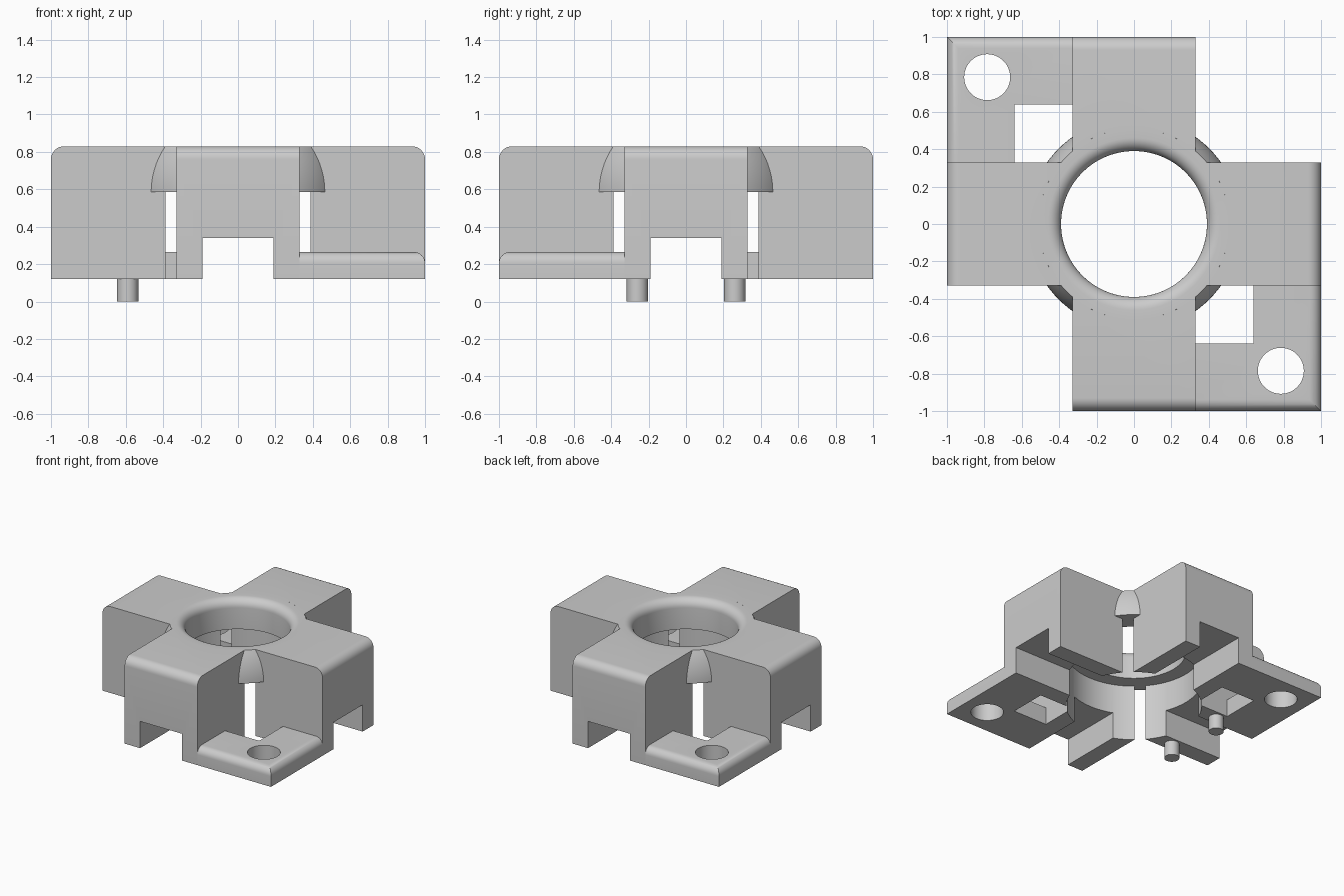
import bpy, bmesh
from math import pi, cos, sin, sqrt
from mathutils import Matrix, Vector

if "Cube" in bpy.data.objects:
    bpy.data.objects.remove(bpy.data.objects["Cube"], do_unlink=True)

BASE, TOP, HALF = 0.12, 0.83, 0.33      # underside, top, half width of an arm
RING_Z, HOLE, BORE, SKIRT = 0.585, 0.39, 0.51, 0.57

grey = bpy.data.materials.new("light_grey")
grey.use_nodes = True
grey.diffuse_color = (0.6, 0.6, 0.6, 1)
grey.node_tree.nodes["Principled BSDF"].inputs["Base Color"].default_value = grey.diffuse_color


def finish(name, bm):
    bmesh.ops.recalc_face_normals(bm, faces=bm.faces)
    mesh = bpy.data.meshes.new(name)
    bm.to_mesh(mesh)
    bm.free()
    mesh.materials.append(grey)
    obj = bpy.data.objects.new(name, mesh)
    bpy.context.collection.objects.link(obj)
    return obj


def box(name, low, high, radius=0, rounded=None):
    """Box between two corners; top edges picked by the rule are rounded."""
    bm = bmesh.new()
    bmesh.ops.create_cube(bm, size=1)
    low, high = Vector(low), Vector(high)
    for v in bm.verts:
        v.co = Vector(l + (c + 0.5) * (h - l) for l, h, c in zip(low, high, v.co))
    if radius:
        edges = [e for e in bm.edges
                 if all(abs(v.co.z - high.z) < 1e-4 and rounded(v.co) for v in e.verts)]
        edges += [e for e in bm.edges if e not in edges and
                  all(abs(v.co.z - high.z) < 1e-4 for v in e.verts) and
                  all(abs(v.co.y - low.y) < 1e-4 for v in e.verts) and
                  rounded(Vector((0, low.y, high.z)))]
        bmesh.ops.bevel(bm, geom=edges, offset=radius, segments=8,
                        profile=0.5, affect='EDGES')
    return finish(name, bm)


def cylinder(name, x, y, radius, z0, z1, sides):
    bm = bmesh.new()
    bmesh.ops.create_cone(bm, cap_ends=True, segments=sides, radius1=radius,
                          radius2=radius, depth=z1 - z0,
                          matrix=Matrix.Translation((x, y, (z0 + z1) / 2)))
    return finish(name, bm)


def cut(obj, *cutters):
    for cutter in cutters:
        cutter.hide_render = True
        mod = obj.modifiers.new("cut", 'BOOLEAN')
        mod.operation, mod.solver, mod.object = 'DIFFERENCE', 'EXACT', cutter
        bpy.context.view_layer.objects.active = obj
        bpy.ops.object.modifier_apply(modifier=mod.name)
        bpy.data.objects.remove(cutter, do_unlink=True)


def turned_copy(obj, name, angle):
    new = bpy.data.objects.new(name, obj.data.copy())
    new.data.transform(Matrix.Rotation(angle, 4, 'Z'))
    bpy.context.collection.objects.link(new)
    return new


# Arms: rounded outer top edge, curved inner end, notch underneath
arm = box("left_arm", (0.2, -HALF, BASE), (1, HALF, TOP), 0.07,
          lambda c: c.x > 0.99)
cut(arm, cylinder("bore_cutter", 0, 0, BORE, 0, 1, 96),
    box("notch_cutter", (0, -0.19, 0), (1.2, 0.19, 0.34)))
parts = [arm]
for i, name in enumerate(("back_arm", "right_arm", "front_arm"), 1):
    parts.append(turned_copy(arm, name, i * pi / 2))

# Corner plates: two rounded outer edges, square opening and screw hole
plate = box("front_left_plate", (HALF, -1, BASE), (1, -HALF, 0.265), 0.06,
            lambda c: c.x > 0.99 or (c.x == 0 and c.y < -0.99))
cut(plate, box("opening_cutter", (0.2, -0.64, 0), (0.64, -0.2, 0.5)),
    cylinder("screw_hole_cutter", 0.785, -0.785, 0.123, 0, 0.5, 48))
parts += [plate, turned_copy(plate, "back_right_plate", pi)]

# Central ring: rounded mouth inside, bulging skirt outside
fillet, bulge = 0.07, 0.53
profile = [(HOLE, RING_Z)]
for i in range(9):
    a = i * pi / 16
    profile.append((HOLE + fillet * (1 - cos(a)), TOP - fillet * (1 - sin(a))))
for i in range(9):
    h = (TOP - RING_Z) * (1 - i / 8)
    profile.append((SKIRT - bulge + sqrt(bulge ** 2 - h ** 2), RING_Z + h))
bm = bmesh.new()
verts = [bm.verts.new((r, 0, z)) for r, z in profile]
edges = [bm.edges.new((verts[i - 1], verts[i])) for i in range(len(verts))]
bmesh.ops.spin(bm, geom=verts + edges, cent=(0, 0, 0), axis=(0, 0, 1),
               angle=2 * pi, steps=96, use_merge=True)
bmesh.ops.remove_doubles(bm, verts=bm.verts, dist=1e-4)
parts.append(finish("central_ring", bm))

# Locating pegs under the right arm
for name, y in (("front_peg", -0.26), ("back_peg", 0.26)):
    parts.append(cylinder(name, -0.59, y, 0.057, 0, BASE + 0.01, 32))

# Smooth curved faces, keep hard edges sharp
bpy.ops.object.select_all(action='DESELECT')
for part in parts:
    part.select_set(True)
bpy.context.view_layer.objects.active = parts[0]
bpy.ops.object.shade_smooth_by_angle(angle=pi / 6)
